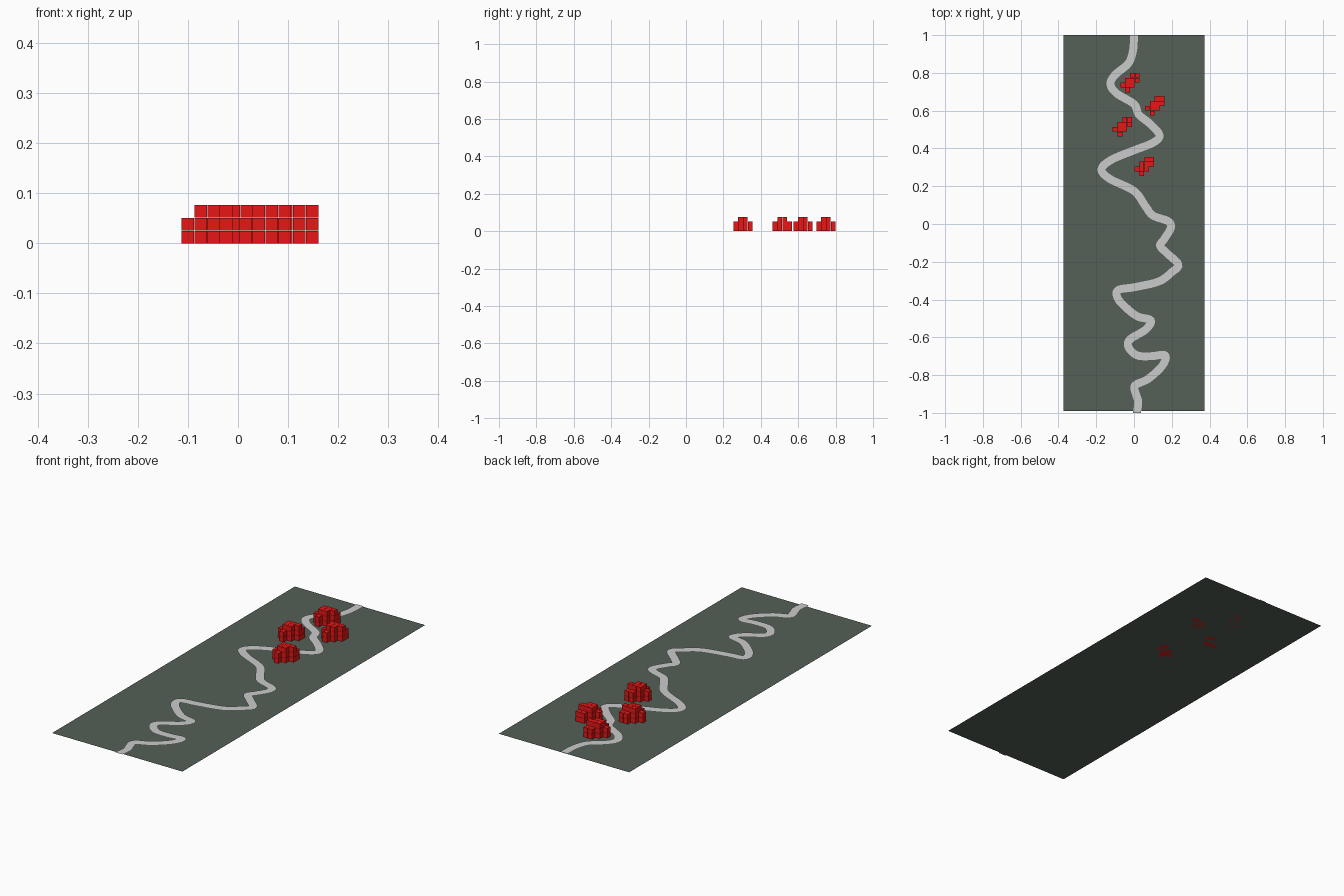
import bpy, bmesh
from mathutils import Vector, Matrix

if "Cube" in bpy.data.objects:
    bpy.data.objects.remove(bpy.data.objects["Cube"])


def material(name, rgb):
    m = bpy.data.materials.new(name)
    m.diffuse_color = (*rgb, 1)
    m.use_nodes = True
    m.node_tree.nodes["Principled BSDF"].inputs["Base Color"].default_value = m.diffuse_color
    return m


def finish(name, bm, mat=None):
    me = bpy.data.meshes.new(name)
    bm.to_mesh(me)
    bm.free()
    ob = bpy.data.objects.new(name, me)
    bpy.context.collection.objects.link(ob)
    if mat:
        me.materials.append(mat)
    return ob


grass = material("dark_grass", (0.09, 0.115, 0.095))
red = material("red", (0.8, 0.008, 0.008))

# Flat ground sheet
bm = bmesh.new()
bm.faces.new([bm.verts.new(p) for p in
              ((-.374, -.99, 0), (.374, -.99, 0), (.374, 1, 0), (-.374, 1, 0))])
finish("ground", bm, grass)

# Winding path: smooth curve through a centreline, widened into a ribbon
centre = [(0, 1), (-.005, .92), (-.03, .85), (-.1, .79), (-.125, .74), (-.09, .69),
          (0, .635), (.025, .58), (.085, .53), (.135, .47), (.1, .43), (0, .39),
          (-.12, .34), (-.172, .29), (-.13, .24), (0, .175), (.06, .095),
          (.1, .045), (.18, .015), (.195, -.02), (.16, -.08), (.138, -.115),
          (.175, -.155), (.235, -.215), (.2, -.255), (.13, -.305), (0, -.335),
          (-.085, -.35), (-.085, -.395), (-.04, -.445), (.02, -.49), (.09, -.51),
          (.06, -.56), (-.02, -.61), (-.03, -.65), (.015, -.695), (.09, -.70),
          (.165, -.695), (.15, -.75), (.075, -.82), (.005, -.855), (.01, -.90),
          (.022, -.94), (.016, -1)]
pts = [Vector(p) for p in centre]
pts = [2 * pts[0] - pts[1]] + pts + [2 * pts[-1] - pts[-2]]
line = []
for a, b, c, d in zip(pts, pts[1:], pts[2:], pts[3:]):
    for i in range(6):
        t = i / 6
        line.append(.5 * (2 * b + (c - a) * t + (2 * a - 5 * b + 4 * c - d) * t * t
                          + (3 * b - a - 3 * c + d) * t ** 3))
line.append(pts[-2])

WIDTH, PATH_Z = .042, .003
bm = bmesh.new()
rows = []
for i, p in enumerate(line):
    t = (line[min(i + 1, len(line) - 1)] - line[max(i - 1, 0)]).normalized()
    side = Vector((-t.y, t.x)) * WIDTH / 2
    if i in (0, len(line) - 1):
        side = Vector((WIDTH / 2, 0))
    rows.append([bm.verts.new((*(p + side), PATH_Z)), bm.verts.new((*(p - side), PATH_Z))])
for (a, b), (c, d) in zip(rows, rows[1:]):
    bm.faces.new((a, b, d, c))
finish("path", bm)

# Block bushes: stack heights per cell, back row first
STEP, SIZE = .0257, .0249
heights = [(0, 0, 2, 2),
           (0, 3, 3, 3),
           (2, 3, 3, 0),
           (0, 2, 0, 0)]
corners = [(-.073, .697), (.058, .574), (-.113, .463), (.003, .253)]
for n, (x0, y0) in enumerate(corners, 1):
    bm = bmesh.new()
    for r, row in enumerate(heights):
        for c, h in enumerate(row):
            for k in range(h):
                pos = Vector((x0 + (c + .5) * STEP, y0 + (3.5 - r) * STEP,
                              k * STEP + SIZE / 2))
                bmesh.ops.create_cube(bm, size=SIZE, matrix=Matrix.Translation(pos))
    finish(f"block_bush_{n}", bm, red)
